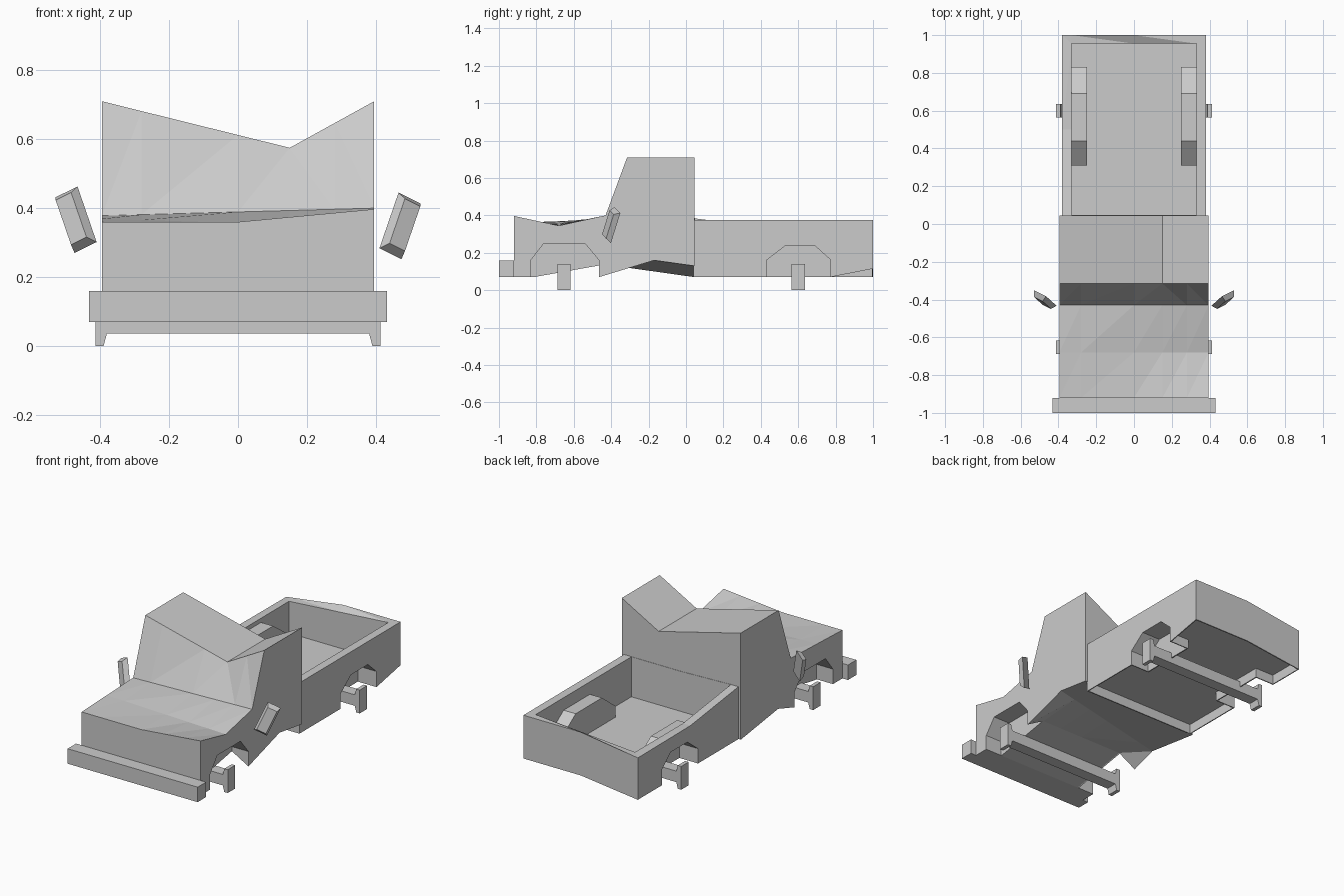
import bpy, bmesh
from mathutils import Vector, Matrix

if "Cube" in bpy.data.objects:
    bpy.data.objects.remove(bpy.data.objects["Cube"])


def make_object(name, bm):
    bmesh.ops.recalc_face_normals(bm, faces=bm.faces)
    me = bpy.data.meshes.new(name)
    bm.to_mesh(me)
    bm.free()
    ob = bpy.data.objects.new(name, me)
    bpy.context.collection.objects.link(ob)
    return ob


def loft(name, sections):
    """Bridge closed sections with equal point counts, and cap the ends."""
    bm = bmesh.new()
    rings = [[bm.verts.new(p) for p in s] for s in sections]
    n = len(rings[0])
    for a, b in zip(rings, rings[1:]):
        for i in range(n):
            j = (i + 1) % n
            bm.faces.new((a[i], a[j], b[j], b[i]))
    bm.faces.new(rings[0])
    bm.faces.new(rings[-1])
    bm.normal_update()
    bmesh.ops.triangulate(bm, faces=bm.faces[:])
    return make_object(name, bm)


def side_prism(name, profile, x0, x1):
    return loft(name, [[(x, y, z) for y, z in profile] for x in (x0, x1)])


def box(name, lo, hi):
    (x0, y0, z0), (x1, y1, z1) = lo, hi
    return side_prism(name, [(y0, z0), (y1, z0), (y1, z1), (y0, z1)], x0, x1)


def combine(ob, other, op):
    """Boolean that is baked in; the second object is removed."""
    m = ob.modifiers.new("bool", 'BOOLEAN')
    m.object, m.operation, m.solver = other, op, 'EXACT'
    bpy.context.view_layer.update()
    dg = bpy.context.evaluated_depsgraph_get()
    me = bpy.data.meshes.new_from_object(ob.evaluated_get(dg))
    ob.modifiers.clear()
    ob.data = me
    bpy.data.objects.remove(other)


def lerp(x, pts):
    for (x0, v0), (x1, v1) in zip(pts, pts[1:]):
        if x <= x1:
            return v0 + (v1 - v0) * (x - x0) / (x1 - x0)
    return pts[-1][1]


# cab and hood: lofted sideways, with a valley in the roof and a bent underside
W = 0.395


def cab_section(x):
    def lr(a, b):
        return lerp(x, [(-W, a), (W, b)])
    roof = lerp(x, [(-W, 0.71), (0.15, 0.575), (W, 0.71)])
    nose = lerp(x, [(-W, 0.36), (0, 0.36), (W, 0.397)])
    sill = 0.07 if abs(x) > 0.39 else 0.135
    prof = [(-0.92, 0.07), (-0.83, 0.07), (-0.465, sill),
            (lr(-0.31, -0.17), lr(0.12, 0.16)), (0.045, lr(0.07, 0.13)),
            (0.045, roof), (-0.315, roof), (-0.43, lr(0.378, 0.40)),
            (-0.68, lr(0.369, 0.345)), (-0.92, nose)]
    return [(x, y, z) for y, z in prof]


cab = loft("cab", [cab_section(x) for x in (-W, -0.28, 0, 0.15, 0.28, W)])
front_arch = [(-0.83, -0.1), (-0.83, 0.16), (-0.76, 0.25), (-0.54, 0.25),
              (-0.465, 0.16), (-0.465, -0.1)]
for s in (-1, 1):
    combine(cab, side_prism("cutter", front_arch, s * 0.285, s * 0.5), 'DIFFERENCE')

# cargo bed: dented shell, hollow above and below the floor
B = 0.38


def bed_section(x):
    bottom = lerp(x, [(-B, 0.07), (0, 0.115), (B, 0.115)])
    rear_top = lerp(x, [(-B, 0.322), (0, 0.375), (B, 0.375)])
    inner_top = lerp(x, [(-B, 0.322), (0.33, 0.375), (B, 0.375)])
    left = x < -0.3
    prof = [(0.04, 0.07), (0.77, 0.07), (1.0, bottom), (1.0, rear_top),
            (0.955, inner_top), (0.5, 0.325 if left else 0.375),
            (0.04, 0.385 if left else 0.375)]
    return [(x, y, z) for y, z in prof]


bed = loft("cargo_bed", [bed_section(x) for x in (-B, -0.33, 0, 0.33, B)])
combine(bed, box("cutter", (-0.33, 0.047, 0.135), (0.33, 0.955, 0.6)), 'DIFFERENCE')
combine(bed, box("cutter", (-0.374, 0.047, -0.1), (0.374, 0.994, 0.128)), 'DIFFERENCE')

# wheel wells stand on the floor, their arches hang below it
well = [(0.424, 0.071), (0.424, 0.13), (0.31, 0.13), (0.31, 0.2), (0.44, 0.3),
        (0.69, 0.3), (0.83, 0.2), (0.83, 0.13), (0.776, 0.13), (0.776, 0.071)]
rear_arch = [(0.43, -0.1), (0.43, 0.16), (0.53, 0.237), (0.69, 0.237),
             (0.77, 0.165), (0.77, -0.1)]
for s in (-1, 1):
    combine(bed, side_prism("well", well, s * 0.25, s * 0.377), 'UNION')
    combine(bed, side_prism("cutter", rear_arch, s * 0.257, s * 0.5), 'DIFFERENCE')

# front bumper
box("front_bumper", (-0.432, -1.0, 0.07), (0.432, -0.92, 0.16))

# axles with flat upright end plates (H shape seen from the front)
half = [(0.38, 0.037), (0.39, 0.0), (0.413, 0.0), (0.413, 0.14), (0.39, 0.14), (0.38, 0.103)]
outline = half + [(-x, z) for x, z in reversed(half)]
for name, y in (("front_axle", -0.652), ("rear_axle", 0.6)):
    loft(name, [[(x, y + d, z) for x, z in outline] for d in (-0.035, 0.035)])

# tilted side mirrors, narrower towards the front
for name, s, z in (("left_mirror", -1, 0.368), ("right_mirror", 1, 0.35)):
    up = Vector((s * 0.055, 0.05, 0.16)).normalized()
    across = Vector((-s * 0.8, -0.4, 0.35))
    across = (across - up * across.dot(up)).normalized()
    rot = Matrix((across, up.cross(across), up)).transposed().to_4x4()
    bm = bmesh.new()
    bmesh.ops.create_cube(bm, size=1)
    for v in bm.verts:
        if v.co.y * s > 0:
            v.co.x *= 0.7
            v.co.z *= 0.8
    bm.transform(Matrix.Translation((s * 0.477, -0.405, z)) @ rot
                 @ Matrix.Diagonal((0.078, 0.03, 0.178, 1)))
    make_object(name, bm)
